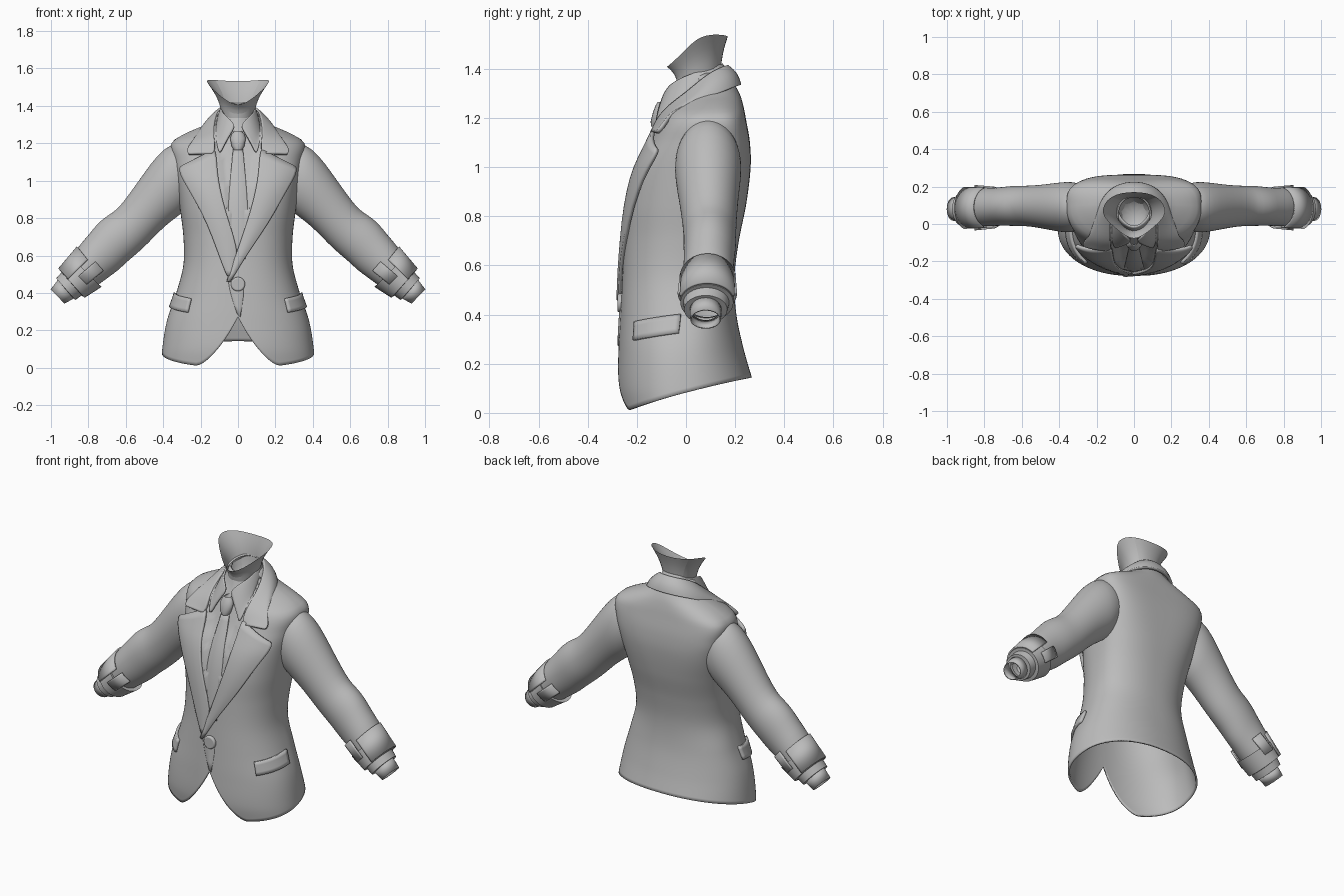
import bpy, bmesh, math
from mathutils import Vector

if "Cube" in bpy.data.objects:
    bpy.data.objects.remove(bpy.data.objects["Cube"])

grey = bpy.data.materials.new("cloth grey")
grey.diffuse_color = (0.5, 0.5, 0.5, 1)
grey.use_nodes = True
grey.node_tree.nodes["Principled BSDF"].inputs["Base Color"].default_value = grey.diffuse_color


def finish(ob, thick=0, sub=0):
    ob.data.materials.append(grey)
    if sub:
        m = ob.modifiers.new("smooth", 'SUBSURF')
        m.levels = m.render_levels = sub
    if thick:
        m = ob.modifiers.new("cloth", 'SOLIDIFY')
        m.thickness, m.offset = thick, 0
    bpy.ops.object.select_all(action='DESELECT')
    ob.select_set(True)
    bpy.context.view_layer.objects.active = ob
    bpy.ops.object.shade_smooth_by_angle(angle=math.radians(45))
    return ob


def sheet(name, rows, closed=False, thick=0, sub=0, cap=False):
    """Skin a list of point rows; closed joins each row into a ring."""
    bm = bmesh.new()
    vs = [[bm.verts.new(p) for p in r] for r in rows]
    n = len(rows[0])
    for a, b in zip(vs, vs[1:]):
        for i in range(n if closed else n - 1):
            j = (i + 1) % n
            bm.faces.new((a[i], a[j], b[j], b[i]))
    if cap:
        bm.faces.new(vs[0])
    bmesh.ops.recalc_face_normals(bm, faces=bm.faces[:])
    me = bpy.data.meshes.new(name)
    bm.to_mesh(me)
    bm.free()
    ob = bpy.data.objects.new(name, me)
    bpy.context.collection.objects.link(ob)
    return finish(ob, thick, sub)


# Torso profile: z, half width, front y, back y, centre y, front and back roundness
PROFILE = [
    (0.0, .405, -.255, .295, -.02, 2.2, 2.2), (.1, .40, -.272, .275, -.02, 2.2, 2.2),
    (.25, .375, -.270, .232, -.02, 2.2, 2.2), (.4, .325, -.262, .200, 0, 2.3, 2.3),
    (.55, .287, -.254, .192, 0, 2.3, 2.3), (.7, .287, -.247, .210, .02, 2.3, 2.4),
    (.85, .305, -.236, .240, .04, 2.4, 2.7), (1.0, .325, -.200, .258, .07, 2.6, 3.3),
    (1.1, .342, -.145, .255, .09, 2.7, 3.6), (1.2, .350, -.105, .238, .10, 2.3, 3.4),
    (1.25, .275, -.085, .228, .10, 1.7, 2.7), (1.3, .165, -.060, .212, .10, 1.6, 2.2),
    (1.38, .09, -.030, .165, .08, 1.8, 2.0)]


def profile(z):
    """Smooth interpolation of the profile table at height z."""
    z = min(max(z, 0), 1.38)
    k = max(i for i in range(len(PROFILE) - 1) if PROFILE[i][0] <= z)
    a, b = PROFILE[k], PROFILE[k + 1]
    p, q = PROFILE[max(k - 1, 0)], PROFILE[min(k + 2, len(PROFILE) - 1)]
    h = b[0] - a[0]
    t = (z - a[0]) / h
    out = []
    for c in range(1, 7):
        ma = (b[c] - p[c]) / (b[0] - p[0]) * h
        mb = (q[c] - a[c]) / (q[0] - a[0]) * h
        out.append((2*t**3 - 3*t*t + 1) * a[c] + (t**3 - 2*t*t + t) * ma
                   + (3*t*t - 2*t**3) * b[c] + (t**3 - t*t) * mb)
    return out


def body(th, z, grow=0):
    w, yf, yb, yc, nf, nb = profile(z)
    c, s = math.cos(th), math.sin(th)
    n, d = (nb, yb - yc + grow) if s > 0 else (nf, yc - yf + grow)
    x = math.copysign(abs(c) ** (2 / n), c) * (w + grow)
    return Vector((x, yc + math.copysign(abs(s) ** (2 / n), s) * d, z))


def front_y(x, z):
    w, yf, yb, yc, n, nb = profile(z)
    t = min(abs(x) / w, .98)
    return yc - (yc - yf) * (1 - t ** n) ** (1 / n)


def hem(th):
    p = body(th, .1)
    z = .083 + .26 * p.y - .15 * p.y ** 2
    if p.y < 0 and abs(p.x) < .22:      # curved cutaway at the front
        z += .27 * ((.22 - abs(p.x)) / .22) ** 1.5
    return max(z, .01)


# Jacket body with the shirt front recessed inside the V
COLS, ROWS = 128, 72
rows = []
for r in range(ROWS + 1):
    row = []
    for c in range(COLS):
        th = 2 * math.pi * c / COLS
        z0 = hem(th)
        p = body(th, z0 + (1.38 - z0) * r / ROWS)
        if p.y < .05 and abs(p.x) < min((p.z - .62) * .2, .11):
            p.y += .016
        row.append(p)
    rows.append(row)
sheet("jacket_body", rows, True, .01)


def strip(name, spec, side, lift, thick, hug=.85, n=8):
    """Front panel laid on the chest; spec rows: inner x, z, outer x, z."""
    rows = []
    for xi, zi, xo, zo in spec:
        row = []
        for i in range(n + 1):
            t = i / n
            x, z = xi + (xo - xi) * t, zi + (zo - zi) * t
            y = front_y(x * hug, z) - lift - .006 * math.sin(math.pi * t)
            row.append((x * side, y, z))
        rows.append(row)
    return sheet(name, rows, False, thick, 1)


# Lapels, the left one lapping over the right, and the front overlap
TOP = [(.05, .78, .165, .78), (.085, .9, .23, .90), (.105, 1.0, .283, .99),
       (.112, 1.07, .305, 1.03), (.118, 1.17, .315, 1.07)]
strip("lapel_over", [(-.056, .46, -.046, .46), (-.027, .55, .01, .55),
                     (0, .63, .06, .63)] + TOP, 1, .012, .016)
strip("lapel_under", [(.03, .49, .055, .49), (.015, .55, .08, .55),
                      (0, .63, .11, .63)] + TOP, -1, .009, .016)
strip("front_overlap", [(-.055, .47, .03, .47), (-.035, .38, .03, .38),
                        (-.004, .29, .012, .27)], 1, .001, .008)

# Tie blade and knot
strip("tie_blade", [(-.06, .58, .06, .58), (-.058, .75, .058, .75),
                    (-.045, .95, .045, .95), (-.033, 1.08, .033, 1.08),
                    (-.024, 1.18, .024, 1.18)], 1, -.004, .012, 1)
KNOT = [(1.165, .022, -.116), (1.185, .034, -.118), (1.225, .042, -.108),
        (1.25, .034, -.098), (1.265, .02, -.09)]
sheet("tie_knot", [[(w * math.cos(a), y + .026 * math.sin(a), z)
      for a in [2 * math.pi * i / 16 for i in range(16)]] for z, w, y in KNOT], True)


def mirrored(half):
    """Half row starting on the centre line, extended to both sides."""
    return [(-x, y, z) for x, y, z in half[:0:-1]] + half


def fold(name, top, low, bulge, thick, clear):
    """Turned-down collar between two edges, kept clear of the chest."""
    rows = []
    for t in (0, .2, .5, .8, 1):
        half = []
        for a, b in zip(top, low):
            p = Vector(a).lerp(Vector(b), t)
            out = Vector((p.x, p.y - .06, .1)).normalized()
            p += out * bulge * math.sin(math.pi * t)
            if p.y < .07 and p.x < profile(p.z)[0]:
                p.y = min(p.y, front_y(p.x, p.z) - clear)
            half.append(tuple(p))
        rows.append(mirrored(half))
    return sheet(name, rows, False, thick, 2)


fold("jacket_collar",
     [(0, .17, 1.41), (.065, .155, 1.405), (.11, .09, 1.375), (.13, .01, 1.30),
      (.128, -.05, 1.235), (.122, -.10, 1.18), (.13, -.135, 1.14)],
     [(0, .222, 1.335), (.10, .205, 1.33), (.18, .125, 1.295), (.22, .03, 1.235),
      (.25, -.045, 1.195), (.272, -.095, 1.165), (.268, -.115, 1.14)], .012, .018, .014)
fold("shirt_collar",
     [(0, .15, 1.42), (.06, .135, 1.415), (.092, .07, 1.395), (.085, -.01, 1.365),
      (.05, -.065, 1.335), (.012, -.088, 1.295)],
     [(0, .175, 1.36), (.08, .15, 1.35), (.112, .06, 1.30), (.118, -.03, 1.24),
      (.112, -.09, 1.185), (.098, -.125, 1.14)], .008, .01, .004)

# Neck, open at the jaw line and closed below
jaw = [(0, -.088, 1.40), (.06, -.055, 1.425), (.12, -.005, 1.475),
       (.185, .06, 1.54), (.135, .155, 1.54), (0, .178, 1.528)]
mid = [(0, -.035, 1.36), (.05, -.02, 1.38), (.085, .02, 1.40),
       (.095, .075, 1.43), (.07, .13, 1.44), (0, .145, 1.44)]
base = [(0, -.045, 1.27), (.05, -.03, 1.27), (.08, .02, 1.27),
        (.085, .07, 1.27), (.06, .125, 1.27), (0, .145, 1.27)]
sheet("neck", [mirrored(h)[:-1] for h in (base, mid, jaw)], True, 0, 2, True)


def limb(name, rings, side, thick, a0=0, a1=360, n=32, sub=0):
    """Tube from rings: top x, z, bottom x, z, centre y, half depth."""
    closed = a1 - a0 == 360
    rows = []
    for tx, tz, bx, bz, yc, hy in rings:
        row = []
        for i in range(n if closed else n + 1):
            a = math.radians(a0 + (a1 - a0) * i / n)
            c = math.cos(a) / 2
            row.append((side * ((tx + bx) / 2 + (tx - bx) * c),
                        yc - hy * math.sin(a), (tz + bz) / 2 + (tz - bz) * c))
        rows.append(row)
    return sheet(name, rows, closed, thick, sub)


for side, tag in ((1, "left"), (-1, "right")):
    # Sleeve with soft elbow folds
    limb(tag + "_sleeve", [
        (.31, 1.195, .27, .86, .09, .125), (.36, 1.197, .305, .82, .09, .137),
        (.43, 1.14, .35, .79, .09, .134), (.50, 1.045, .42, .73, .092, .122),
        (.58, .93, .48, .665, .095, .112), (.645, .845, .54, .61, .097, .107),
        (.69, .82, .595, .565, .097, .108), (.75, .775, .64, .52, .095, .104),
        (.79, .72, .69, .485, .092, .102), (.85, .655, .73, .455, .09, .104),
        (.90, .575, .78, .42, .09, .10)], side, 0, sub=1)
    # Turned cuff band, its raised upper flap and the front and back tabs
    limb(tag + "_cuff", [(.86, .565, .775, .46, .088, .08), (.895, .595, .73, .432, .088, .112),
         (.955, .523, .82, .374, .085, .108), (.935, .50, .84, .39, .085, .08)], side, 0)
    limb(tag + "_cuff_flap", [(.858, .645, .70, .45, .088, .110),
         (.957, .528, .815, .375, .086, .113)], side, .01, -72, 72)
    for end, a in (("front", 88), ("back", -122)):
        limb(tag + "_cuff_tab_" + end, [(.835, .65, .685, .48, .088, .108),
             (.925, .565, .775, .41, .087, .116)], side, .01, a, a + 34, 8)
    # Shirt cuff and hollow wrist
    limb(tag + "_shirt_cuff", [(.93, .525, .83, .39, .083, .095),
         (.972, .478, .87, .362, .08, .088), (.96, .465, .885, .375, .08, .06)], side, 0)
    limb(tag + "_wrist", [(.955, .475, .875, .375, .08, .062),
         (.999, .418, .93, .345, .08, .06)], side, .006)
    # Slanted hip pocket flap
    rows = []
    for k in range(5):
        row = []
        for i in range(13):
            t = i / 12
            p = body(math.radians(-3 - 43 * t), .325 - .03 * t + .075 * k / 4, .01)
            row.append((side * p.x, p.y, p.z))
        rows.append(row)
    sheet(tag + "_pocket_flap", rows, False, .018)

# Front button
bpy.ops.mesh.primitive_cylinder_add(vertices=32, radius=.038, depth=.024,
                                    location=(0, -.267, .447), rotation=(math.pi / 2, 0, 0))
button = bpy.context.object
button.name = "button"
bev = button.modifiers.new("round", 'BEVEL')
bev.width, bev.segments = .008, 3
finish(button)
